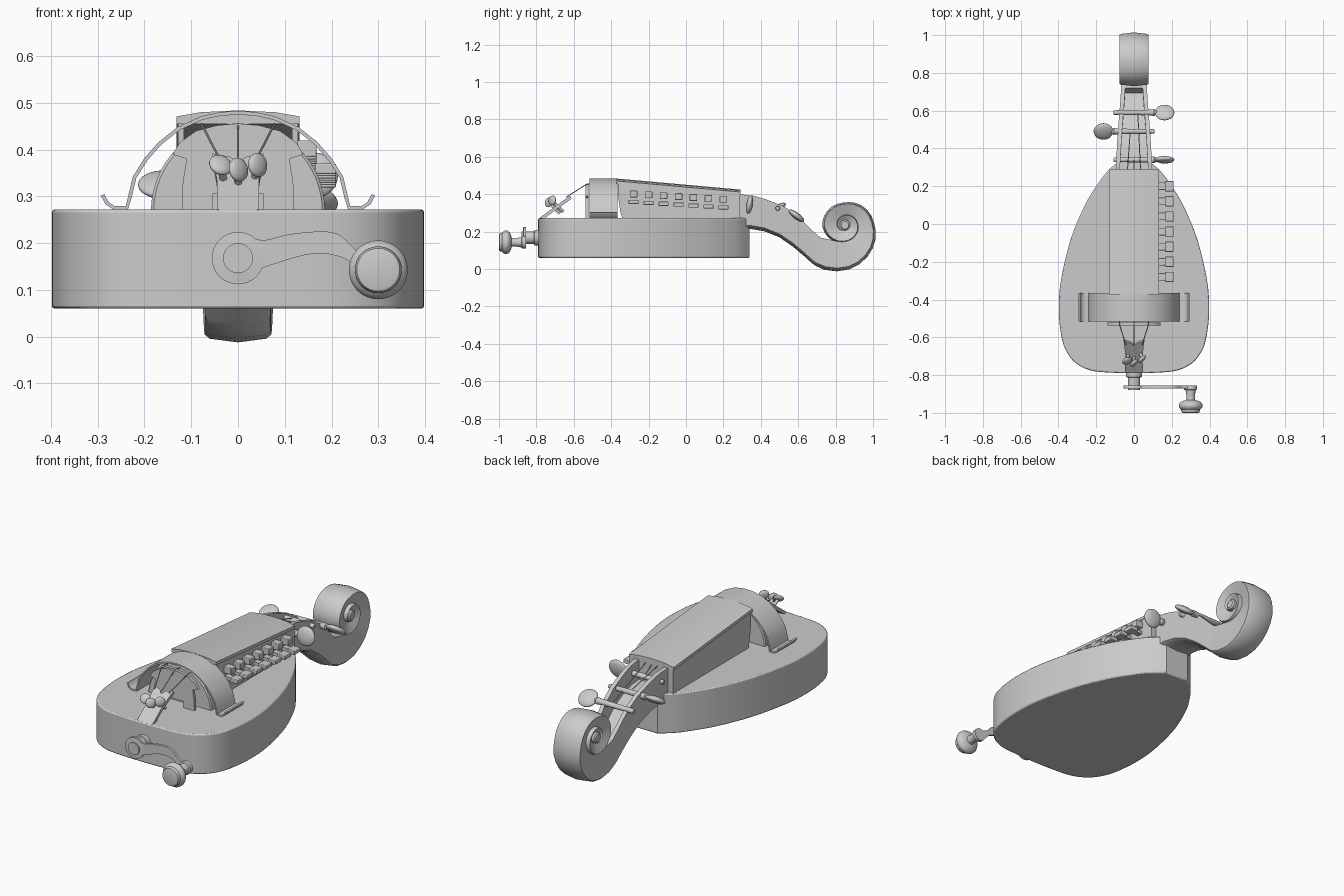
import bpy, bmesh
from math import pi, cos, sin, radians
from mathutils import Vector

if "Cube" in bpy.data.objects:
    bpy.data.objects.remove(bpy.data.objects["Cube"])


def finish(name, verts, faces, bevel=0, angle=35):
    me = bpy.data.meshes.new(name)
    me.from_pydata([tuple(v) for v in verts], [], faces)
    bm = bmesh.new()
    bm.from_mesh(me)
    bmesh.ops.recalc_face_normals(bm, faces=bm.faces)
    bm.to_mesh(me)
    bm.free()
    ob = bpy.data.objects.new(name, me)
    bpy.context.collection.objects.link(ob)
    if bevel:
        m = ob.modifiers.new("bevel", 'BEVEL')
        m.width, m.segments, m.limit_method, m.angle_limit = bevel, 2, 'ANGLE', radians(50)
    bpy.ops.object.select_all(action='DESELECT')
    ob.select_set(True)
    bpy.context.view_layer.objects.active = ob
    bpy.ops.object.shade_smooth_by_angle(angle=radians(angle))
    return ob


def loft(name, rings, **kw):
    n = len(rings[0])
    faces = [(k*n + i, k*n + (i+1) % n, (k+1)*n + (i+1) % n, (k+1)*n + i)
             for k in range(len(rings)-1) for i in range(n)]
    faces += [tuple(range(n)), tuple(range((len(rings)-1)*n, len(rings)*n))]
    return finish(name, [v for r in rings for v in r], faces, **kw)


def prism(name, pts, axis, a, b, **kw):
    put = {'x': lambda p, t: (t, p[0], p[1]), 'y': lambda p, t: (p[0], t, p[1]),
           'z': lambda p, t: (p[0], p[1], t)}[axis]
    return loft(name, [[put(p, t) for p in pts] for t in (a, b)], **kw)


def box(name, x0, x1, y0, y1, z0, z1, **kw):
    return prism(name, [(x0, y0), (x1, y0), (x1, y1), (x0, y1)], 'z', z0, z1, **kw)


def lathe(name, start, direction, profile, n=32):
    # profile: (distance along direction, radius)
    d = Vector(direction).normalized()
    u = d.orthogonal().normalized()
    w = d.cross(u)
    return loft(name, [[Vector(start) + d*t + (u*cos(2*pi*i/n) + w*sin(2*pi*i/n))*r
                        for i in range(n)] for t, r in profile])


def rod(name, a, b, r, n=8):
    d = Vector(b) - Vector(a)
    return lathe(name, a, d, [(0, r), (d.length, r)], n)


def disc(name, loc, scale, rot):
    bpy.ops.mesh.primitive_uv_sphere_add(segments=24, ring_count=12, location=loc, rotation=rot)
    ob = bpy.context.object
    ob.name, ob.scale = name, scale
    bpy.ops.object.shade_smooth()


def spline(pts, steps=4):
    out = []
    for i in range(len(pts)-1):
        p = [Vector(pts[min(max(j, 0), len(pts)-1)]) for j in range(i-1, i+3)]
        for s in range(steps):
            t = s/steps
            out.append((p[1]*2 + (p[2]-p[0])*t + (p[0]*2 - p[1]*5 + p[2]*4 - p[3])*t*t
                        + (p[1]*3 - p[0] - p[2]*3 + p[3])*t**3)*0.5)
    return out + [Vector(pts[-1])]


def mirrored(half):
    return [tuple(p) for p in half] + [(-p[0], p[1]) for p in reversed(half) if abs(p[0]) > 1e-5]


# body
half = spline([(0.0, -.79), (.12, -.787), (.23, -.775), (.31, -.735), (.36, -.67), (.385, -.59),
               (.398, -.46), (.387, -.3), (.335, -.08), (.26, .1), (.2, .2), (.14, .28), (.07, .34)])
prism("body", mirrored(half), 'z', .06, .272, bevel=.006)

# key box: walls, end and sloping lid
wall = [(-.34, .268), (.29, .268), (.29, .408), (-.365, .465), (-.362, .38), (-.352, .31)]
for nm, x in (("left", -.128), ("right", .116)):
    prism("key_box_wall_" + nm, wall, 'x', x, x + .012)
box("key_box_end", -.118, .118, .275, .289, .268, .41)
lid = [(-.132, 0), (-.132, -.016), (.132, -.016), (.132, 0), (.08, .009), (0, .013), (-.08, .009)]
loft("key_box_lid", [[(x, y, z + b) for x, b in lid] for y, z in ((-.372, .471), (.292, .412))])

# two rows of keys
for i in range(7):
    y = -.28 + i*.08
    dz = -.06*(y + .28)
    box(f"upper_key_{i}", .12, .168, y-.02, y+.02, .384+dz, .42+dz, bevel=.003)
    box(f"lower_key_stem_{i}", .12, .175, y-.015, y+.015, .35+dz, .366+dz)
    box(f"lower_key_{i}", .165, .21, y-.027, y+.027, .348+dz, .37+dz, bevel=.003)

# wheel, its arched cover and the bridge
lathe("wheel", (0, -.49, .27), (0, 1, 0), [(0, .18), (.005, .186), (.085, .186), (.09, .18)], 64)
arc = mirrored([(.286, .305), (.277, .288), (.264, .279), (.24, .279), (.235, .3), (.225, .342), (.2, .382),
                (.17, .416), (.13, .448), (.08, .471), (0.04, .480), (0, .483)])
inner = []
for i, p in enumerate(arc):
    t = Vector(arc[min(i+1, len(arc)-1)]) - Vector(arc[max(i-1, 0)])
    t.normalize()
    inner.append((p[0] + -t.y*.008, p[1] + t.x*.008))
prism("wheel_cover", arc + inner[::-1], 'y', -.517, -.365)
prism("bridge", mirrored([(.055, .305), (.055, .27), (.12, .27), (.118, .33), (.11, .38), (.14, .39),
                          (.125, .415), (.09, .44), (.045, .452), (0, .456)]), 'y', -.538, -.522)

# tailpiece with three tuners and strings
prof = [(-.045, -.785, .272), (.045, -.785, .272), (.045, -.7, .335), (.055, -.62, .392),
        (.018, -.63, .385), (0, -.645, .374), (-.018, -.63, .385), (-.055, -.62, .392), (-.045, -.7, .335)]
loft("tailpiece", [prof, [(x, y+.009, z-.015) for x, y, z in prof]])
for i, (x, y, z, ry) in enumerate(((-.037, -.725, .367, .5), (.001, -.735, .357, 1.3), (.042, -.715, .367, 1.4))):
    rod(f"tuner_shaft_{i}", (x, y, z), (x*.7, y+.06, z-.06), .008, 12)
    disc(f"tuner_head_{i}", (x, y, z), (.026, .026, .012), (.8, ry, 0))
for i, s in enumerate((-1, 0, 1)):
    rod(f"tail_string_{i}", (s*.042, -.64, .385), (s*.078, -.53, .455), .0025)
    rod(f"melody_string_{i}", (s*.078, -.53, .455), (s*.035, .28, .395), .0025)
    rod(f"neck_string_{i}", (s*.035, .28, .395), (s*.02, (.49, .34, .59)[i], (.335, .36, .295)[i]), .0025)

# pegbox and scroll: one sweep, open-topped channel that closes into a spiral
cy, cz = .85, .235
table = [(-115, .255), (-90, .235), (-45, .19), (0, .15), (90, .115), (180, .115),
         (270, .088), (360, .07), (450, .055), (540, .042), (630, .028), (990, .008)]


def radius(a):
    a = min(a, 990)
    for (a0, r0), (a1, r1) in zip(table, table[1:]):
        if a <= a1:
            return r0 + (r1-r0)*(a-a0)/(a1-a0)


def section(py, pz, qy, qz, wo, wi, depth):
    P, Q = Vector((py, pz)), Vector((qy, qz))
    d = P - Q
    R, E, F = P + d.normalized()*min(.008, d.length*.1), P - d*.06, Q + d*depth
    t = wi - .022
    pts = [(wo, E), (wo*.85, P), (0, R), (-wo*.85, P), (-wo, E), (-wi, Q), (-t, Q), (-t, F), (t, F), (t, Q), (wi, Q)]
    return [(x, p.x, p.y) for x, p in pts]


rings = [section(b, c, d, e, w, w, k) for b, c, d, e, w, k in (
    (.285, .222, .285, .4, .097, .6), (.35, .222, .36, .392, .093, .6), (.42, .21, .43, .372, .089, .6),
    (.5, .178, .52, .337, .083, .6), (.57, .13, .595, .287, .077, .6), (.63, .08, .66, .222, .072, .55),
    (.68, .035, .705, .178, .069, .5), (.695, .025, .72, .168, .068, .01))]
for a in range(-115, 631, 15):
    r0, r1 = radius(a), radius(a + 360)
    c, s = cos(radians(a)), sin(radians(a))
    k = min(1, (a+115)/90)
    rings.append(section(cy+r0*c, cz+r0*s, cy+r1*c, cz+r1*s, .07+.008*k, .068-.012*k, .01))
loft("pegbox_and_scroll", rings, angle=40)
lathe("scroll_eye", (-.078, cy, cz), (1, 0, 0), [(0, .02), (.006, .028), (.15, .028), (.156, .02)], 24)

# tuning pegs
for i, (y, z, s, tilt) in enumerate(((.34, .345, 1, 1.4), (.49, .325, -1, .55), (.59, .285, 1, -.65))):
    lathe(f"peg_shaft_{i}", (-s*.108, y, z), (s, 0, 0),
          [(0, .010), (.004, .012), (.19, .015), (.215, .018), (.225, .011), (.25, .009)], 16)
    disc(f"peg_head_{i}", (s*.162, y, z), (.052, .05, .018), (tilt, 0, 0))

# crank: boss, arm and turned handle
lathe("crank_boss", (0, -.78, .168), (0, -1, 0), [(0, .042), (.03, .042), (.032, .033), (.08, .033)])
lathe("crank_hub", (0, -.855, .168), (0, -1, 0), [(0, .054), (.003, .056), (.015, .056), (.017, .032), (.024, .032)])
arm = spline([(.03, .21), (.06, .207), (.11, .219), (.18, .225), (.22, .216), (.26, .18), (.32, .165)])
arm += spline([(.32, .12), (.27, .13), (.235, .163), (.19, .177), (.14, .174), (.055, .148), (.03, .14)])
prism("crank_arm", arm, 'y', -.856, -.870)
lathe("crank_handle", (.3, -.856, .143), (0, -1, 0),
      [(0, .034), (.02, .034), (.024, .027), (.06, .021), (.076, .024), (.08, .04), (.088, .055),
       (.1, .063), (.112, .063), (.122, .056), (.127, .05), (.134, .05), (.142, .046), (.144, .04)])
